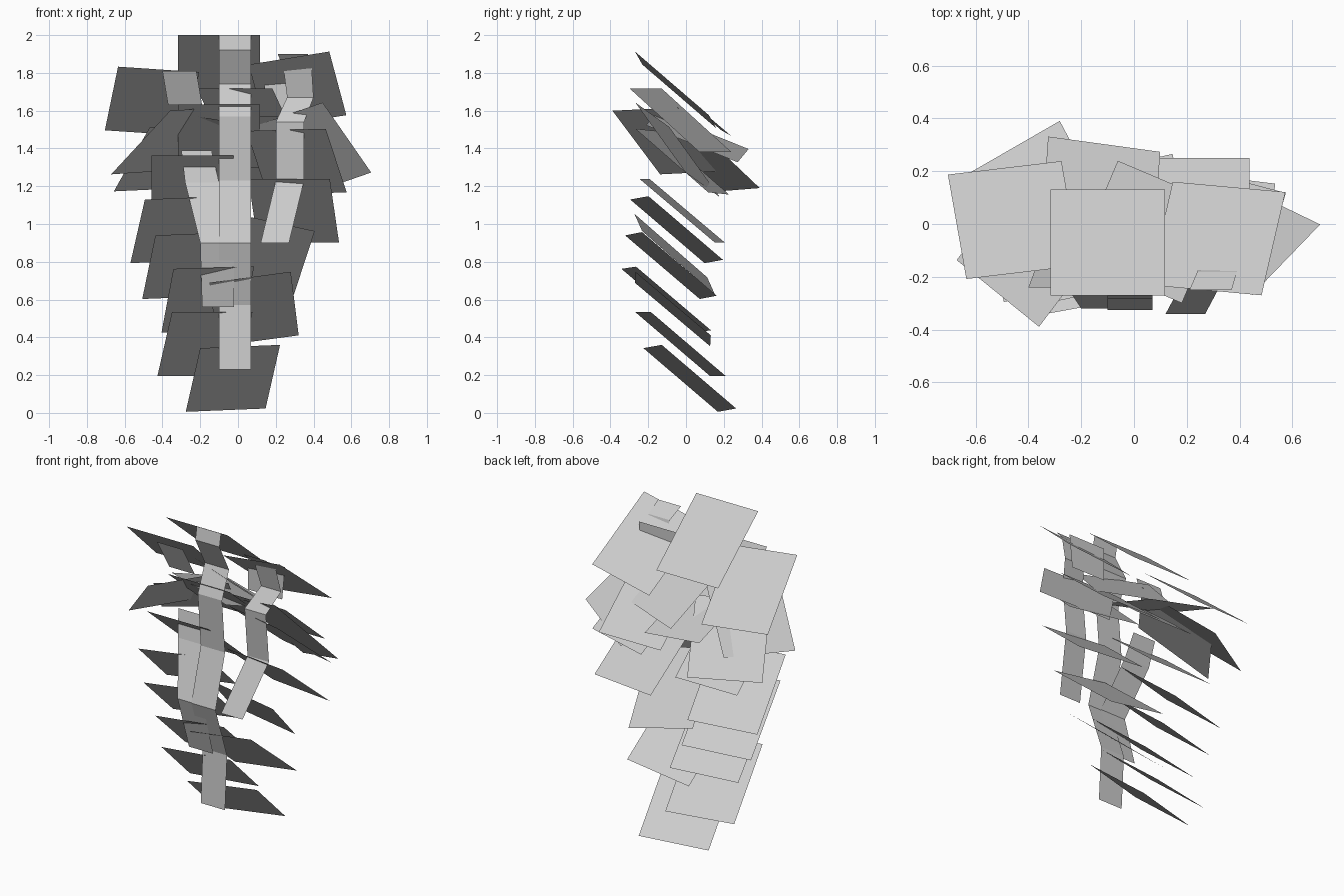
import bpy
from math import radians
from mathutils import Matrix, Vector


def make(name, verts, faces):
    me = bpy.data.meshes.new(name)
    me.from_pydata(verts, [], faces)
    ob = bpy.data.objects.new(name, me)
    bpy.context.collection.objects.link(ob)
    return ob


def leaf_card(x, y, z, yaw, roll=0, pitch=40):
    """Flat leaf card sloping down towards the back."""
    m = (Matrix.Translation((x, y, z)) @ Matrix.Rotation(radians(yaw), 4, 'Z')
         @ Matrix.Rotation(radians(-pitch), 4, 'X') @ Matrix.Rotation(radians(-roll), 4, 'Y'))
    w, l = 0.217, 0.262
    make("leaf_card", [m @ Vector(c) for c in
                       ((-w, -l, 0), (w, -l, 0), (w, l, 0), (-w, l, 0))], [(0, 1, 2, 3)])


def vine(name, rows):
    """Folded ribbon; every row is left x, right x, y, z."""
    verts = []
    for x0, x1, y, z in rows:
        verts += [(x0, y, z), (x1, y, z)]
    make(name, verts, [(2 * i, 2 * i + 2, 2 * i + 3, 2 * i + 1) for i in range(len(rows) - 1)])


# Leaf cards of the lower trailing part
for c in [(-0.027, 0.02, 0.183, 11, 3),
          (-0.175, -0.03, 0.365, 11),
          (-0.16, -0.105, 0.6, 9, 2),
          (0.085, -0.07, 0.55, -6, 10),
          (-0.26, -0.08, 0.78, 10, 3),
          (-0.32, -0.05, 0.97, 11, 3),
          (0.14, -0.06, 0.84, 16, -16),
          (0.295, -0.02, 1.07, -7)]:
    leaf_card(*c)

# Leaf cards of the bushy upper part
for c in [(-0.24, -0.06, 1.195, 0),
          (-0.385, -0.09, 1.44, 51, 3),
          (-0.375, 0.105, 1.35, 28, 3),
          (-0.455, 0.015, 1.65, 10, -5),
          (0.315, -0.055, 1.71, -13, 12),
          (-0.10, -0.07, 1.833, 0),
          (-0.10, -0.05, 1.465, 0),
          (-0.13, 0.06, 1.46, -4, -10, 22),
          (0.39, -0.045, 1.393, -44, 25, 45),
          (0.31, -0.02, 1.33, -16, 2),
          (0.22, 0.05, 1.4, 0),
          (0.06, -0.03, 1.55, -23)]:
    leaf_card(*c)

# Folded vine ribbons hanging along the front
vine("middle_vine", [(-0.1, 0.07, -0.27, 2.0), (-0.1, 0.07, -0.285, 1.92),
                     (-0.1, 0.07, -0.19, 1.74), (-0.1, 0.07, -0.26, 1.57),
                     (-0.1, 0.07, -0.23, 1.23), (-0.1, 0.07, -0.325, 0.9),
                     (-0.1, 0.07, -0.21, 0.57), (-0.1, 0.07, -0.23, 0.23)])
vine("right_vine", [(0.21, 0.37, -0.25, 1.9), (0.24, 0.39, -0.18, 1.83),
                    (0.26, 0.4, -0.14, 1.67), (0.2, 0.35, -0.22, 1.54),
                    (0.2, 0.35, -0.19, 1.23), (0.12, 0.27, -0.34, 0.9)])
vine("left_vine_top", [(-0.4, -0.22, -0.24, 1.81), (-0.37, -0.19, -0.16, 1.63)])
vine("left_vine", [(-0.3, -0.14, -0.17, 1.39), (-0.28, -0.1, -0.2, 1.22),
                   (-0.2, -0.02, -0.32, 0.9), (-0.19, -0.02, -0.22, 0.56)])
# Upright ribbon inside the foliage, poking through the upper right leaf
vine("inner_vine", [(0.14, 0.4, -0.1, 1.81), (0.14, 0.38, -0.1, 1.6)])
